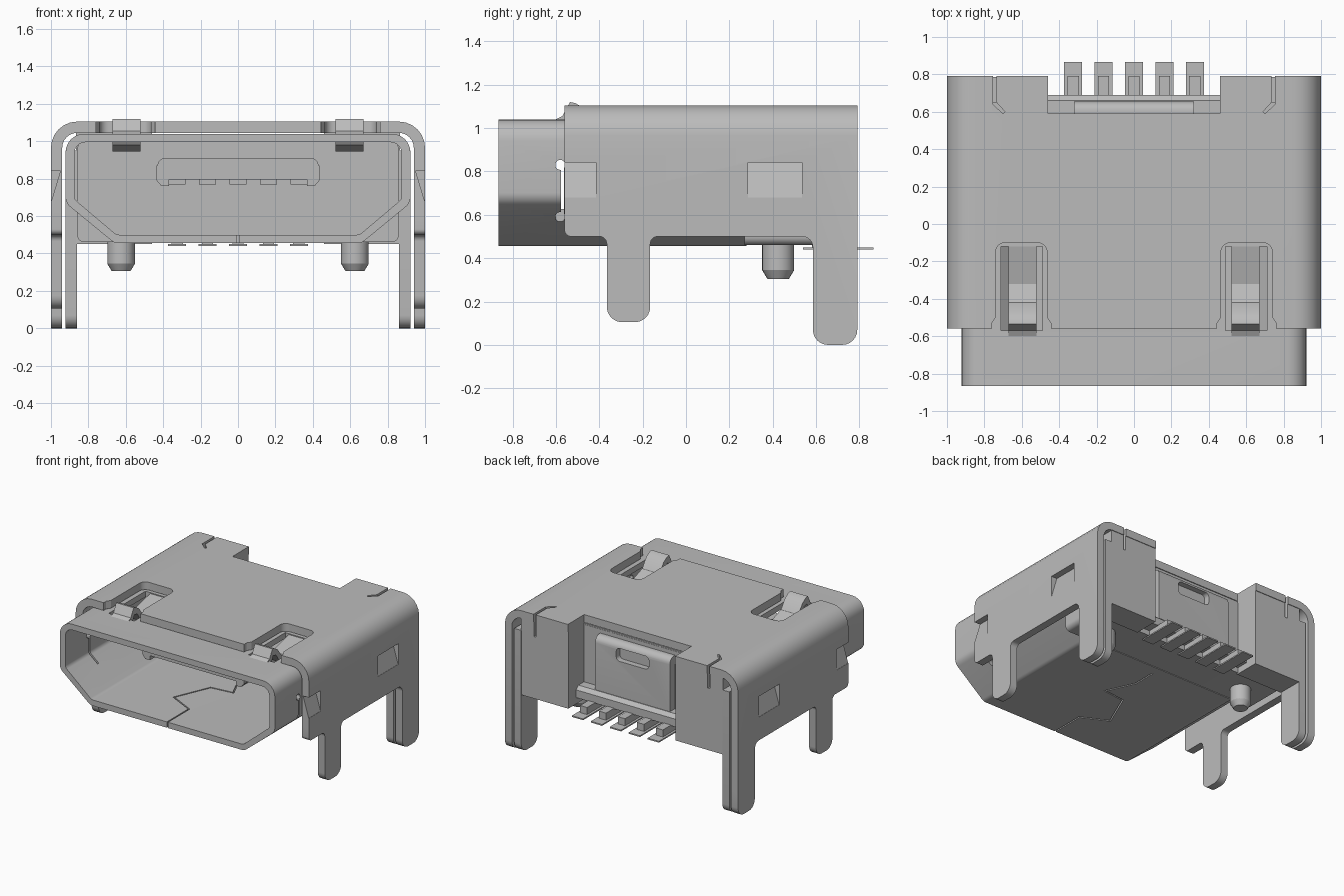
import bpy, bmesh, math
from mathutils import Vector

cube = bpy.data.objects.get("Cube")
if cube:
    bpy.data.objects.remove(cube, do_unlink=True)

GREY = (0.5, 0.5, 0.5, 1)
metal = bpy.data.materials.new("plain_grey")
metal.use_nodes = True
metal.diffuse_color = GREY
metal.node_tree.nodes["Principled BSDF"].inputs["Base Color"].default_value = GREY


def rounded(pts, n=6):
    """Polygon from (a, b, radius) corners, each rounded by its radius."""
    out = []
    for i, (a, b, r) in enumerate(pts):
        p = Vector((a, b))
        if r == 0:
            out.append(p)
            continue
        u = (Vector(pts[i - 1][:2]) - p).normalized()
        v = (Vector(pts[(i + 1) % len(pts)][:2]) - p).normalized()
        half = u.angle(v) / 2
        d = r / math.tan(half)
        c = p + (u + v).normalized() * (r / math.sin(half))
        s, e = p + u * d - c, p + v * d - c
        for k in range(n + 1):
            t = k / n
            w = 2 * math.asin(min(1, (e - s).length / (2 * r)))
            out.append(c + (s * math.sin((1 - t) * w) + e * math.sin(t * w)) / math.sin(w))
    return out


def prism(name, pts, axis, lo, hi):
    """Extrude a flat polygon along x, y or z."""
    place = {"x": lambda p, t: (t, p[0], p[1]),
             "y": lambda p, t: (p[0], t, p[1]),
             "z": lambda p, t: (p[0], p[1], t)}[axis]
    bm = bmesh.new()
    f = bm.faces.new([bm.verts.new(place(p, lo)) for p in pts])
    ext = bmesh.ops.extrude_face_region(bm, geom=[f])
    step = Vector(place((0, 0), hi - lo))
    bmesh.ops.translate(bm, vec=step, verts=[v for v in ext["geom"] if isinstance(v, bmesh.types.BMVert)])
    bmesh.ops.recalc_face_normals(bm, faces=bm.faces)
    me = bpy.data.meshes.new(name)
    bm.to_mesh(me)
    bm.free()
    me.materials.append(metal)
    ob = bpy.data.objects.new(name, me)
    bpy.context.collection.objects.link(ob)
    return ob


def box(name, x0, x1, y0, y1, z0, z1):
    return prism(name, [(x0, y0), (x1, y0), (x1, y1), (x0, y1)], "z", z0, z1)


def boolean(ob, cutter, op="DIFFERENCE"):
    m = ob.modifiers.new("cut", "BOOLEAN")
    m.object, m.operation, m.solver = cutter, op, "EXACT"
    bpy.context.view_layer.objects.active = ob
    bpy.ops.object.modifier_apply(modifier=m.name)
    bpy.data.objects.remove(cutter, do_unlink=True)


def mirrored(pts):
    return pts + [(-a, b, r) for a, b, r in reversed(pts)]


def span(s, a, b):
    return (a, b) if s > 0 else (-b, -a)


# Outer cover: bent sheet trimmed to the side outline with four legs
cover = prism("outer_cover", rounded(mirrored([(1, -0.1, 0), (1, 1.105, 0.14)])
              + mirrored([(-0.94, -0.1, 0), (-0.94, 1.045, 0.08)])), "y", -0.56, 0.79)
side = rounded([(-0.56, 1.3, 0), (-0.56, 0.5, 0.03), (-0.365, 0.5, 0.035), (-0.365, 0.105, 0.07),
                (-0.165, 0.105, 0.07), (-0.165, 0.5, 0.035), (0.585, 0.5, 0.05), (0.585, 0, 0.07),
                (0.79, 0, 0.07), (0.79, 1.3, 0)])
boolean(cover, prism("trim", side, "x", -1.2, 1.2), "INTERSECT")
boolean(cover, box("rear_cut", -0.46, 0.46, 0.59, 0.9, 0.9, 1.3))
for s in (1, -1):
    # Open spring window in the front edge of the top
    win = [(0.445, -0.6, 0), (0.445, -0.53, 0), (0.465, -0.5, 0), (0.465, -0.1, 0.05),
           (0.74, -0.1, 0.05), (0.74, -0.5, 0), (0.76, -0.53, 0), (0.76, -0.6, 0)]
    boolean(cover, prism("win", rounded([(s * a, b, r) for a, b, r in win]), "z", 0.9, 1.3))
    # Tabs pressed inward on the side wall
    for y0, y1 in ((-0.6, -0.415), (0.285, 0.535)):
        boolean(cover, prism("dent", [(s * 1.01, 0.68), (s * 1.01, 0.84), (s * 0.95, 0.84),
                                      (s * 0.998, 0.68)], "y", y0, y1))
    # Curved relief slit near the rear edge
    boolean(cover, prism("slit", [(s * a, b) for a, b in ((0.735, 0.83), (0.735, 0.65), (0.69, 0.6),
                         (0.7, 0.59), (0.755, 0.64), (0.755, 0.83))], "z", 1.0, 1.3))

# Plug shell: hollow tube with chamfered lower corners
shell = prism("plug_shell", rounded(mirrored([(0.66, 0.455, 0.06), (0.922, 0.67, 0.07),
              (0.922, 1.04, 0.1)])[::1]), "y", -0.865, 0.59)
boolean(shell, prism("bore", rounded(mirrored([(0.65, 0.5, 0.04), (0.875, 0.69, 0.04),
                     (0.875, 0.995, 0.06)])), "y", -1, 0.7))
boolean(shell, box("rear_floor_cut", -1, 1, 0.28, 0.7, 0.3, 0.8))
for s in (1, -1):
    boolean(shell, box("spring_hole", *span(s, 0.49, 0.71), -0.57, -0.12, 0.9, 1.2))
    x0, x1 = span(s, 0.8, 1.0)
    for z in (0.83, 0.59):
        ring = [(-0.58 + 0.023 * math.cos(k * math.pi / 8), z + 0.023 * math.sin(k * math.pi / 8))
                for k in range(16)]
        boolean(shell, prism("relief", ring, "x", x0, x1))
    boolean(shell, box("relief_slot", x0, x1, -0.577, -0.562, 0.59, 0.83))

# Interlocking seam through the shell floor
seam = [(0, -0.9), (0, -0.6), (-0.2, -0.5), (-0.08, -0.22), (0.1, -0.2), (0.0, 0.02), (0.0, 0.2)]
for p, q in zip(seam, seam[1:]):
    p, q = Vector(p), Vector(q)
    d = (q - p).normalized() * 0.005
    n = Vector((-d.y, d.x))
    boolean(shell, prism("seam", [p - d + n, q + d + n, q + d - n, p - d - n], "z", 0.4, 0.55))

# Insulating housing behind the plug cavity
housing = prism("housing", rounded(mirrored([(0.86, 0.46, 0.04), (0.86, 1.03, 0.08)])), "y", 0.27, 0.592)
rear_ledge = prism("rear_ledge", [(0.585, 0.5), (0.69, 0.5), (0.69, 0.56), (0.66, 0.585), (0.585, 0.585)],
                   "x", -0.46, 0.46)
rear_tab = prism("rear_tab", rounded([(0.59, 0.57, 0), (0.655, 0.57, 0), (0.655, 1.0, 0.05),
                 (0.59, 1.0, 0)]), "x", -0.32, 0.32)
boolean(rear_tab, prism("tab_hole", rounded([(-0.14, 0.86, 0.03), (0.14, 0.86, 0.03),
                        (0.14, 0.96, 0.03), (-0.14, 0.96, 0.03)]), "y", 0.61, 0.8))

# Contact tongue with end cheeks
prism("tongue", rounded([(-0.43, 0.795, 0), (0.43, 0.795, 0), (0.43, 0.91, 0.04),
      (-0.43, 0.91, 0.04)]), "y", -0.55, 0.3)
for s in (1, -1):
    prism("tongue_cheek", [(s * 0.37, 0.8), (s * 0.37, 0.76), (s * 0.41, 0.76), (s * 0.435, 0.79),
                           (s * 0.435, 0.87), (s * 0.42, 0.87)], "y", -0.55, 0.3)

for i in range(5):
    x = (i - 2) * 0.1625
    # Tongue contacts, rear solder feet and their raised roots
    box("contact", x - 0.045, x + 0.045, -0.5, 0.3, 0.77, 0.797)
    box("solder_foot", x - 0.048, x + 0.048, 0.54, 0.865, 0.44, 0.45)
    box("pin_root", x - 0.03, x + 0.03, 0.58, 0.79, 0.449, 0.505)

for s in (1, -1):
    # Rear corner blocks
    block = box("rear_block", *span(s, 0.46, 0.865), 0.585, 0.785, 0.45, 1.046)
    if s:
        boolean(block, box("slit", *span(s, 0.735, 0.755), 0.65, 0.83, 0.93, 1.2))
    # Inner rear legs
    leg = rounded([(0.585, 0.95, 0), (0.585, 0, 0.07), (0.787, 0, 0.07), (0.787, 0.95, 0)])
    prism("inner_leg", leg, "x", *span(s, 0.862, 0.922))
    # Spring latch rising through the top window
    strip = [(-0.61, 1.035), (-0.57, 1.055), (-0.535, 1.12), (-0.51, 1.115), (-0.47, 1.09), (-0.42, 1.02),
             (-0.32, 0.985), (-0.11, 1.035), (-0.11, 0.998), (-0.32, 0.945), (-0.44, 0.98),
             (-0.49, 1.055), (-0.525, 1.065), (-0.55, 1.01), (-0.61, 0.998)]
    prism("spring_latch", strip, "x", *span(s, 0.52, 0.67))
    # Locating peg with tapered tip
    bm = bmesh.new()
    rings = [[bm.verts.new((s * 0.625 + r * math.cos(a), 0.425 + r * math.sin(a), z))
              for a in (k * math.pi / 12 for k in range(24))]
             for r, z in ((0.05, 0.305), (0.074, 0.345), (0.074, 0.5))]
    for lo, hi in zip(rings, rings[1:]):
        for k in range(24):
            bm.faces.new((lo[k - 1], lo[k], hi[k], hi[k - 1]))
    bm.faces.new(rings[0])
    bm.faces.new(rings[-1])
    bmesh.ops.recalc_face_normals(bm, faces=bm.faces)
    me = bpy.data.meshes.new("locating_peg")
    bm.to_mesh(me)
    bm.free()
    me.materials.append(metal)
    bpy.context.collection.objects.link(bpy.data.objects.new("locating_peg", me))

# Smooth the bends while keeping the cut edges sharp
for ob in [o for o in bpy.data.objects if o.type == "MESH" and metal.name in o.data.materials]:
    bpy.ops.object.select_all(action="DESELECT")
    ob.select_set(True)
    bpy.context.view_layer.objects.active = ob
    bpy.ops.object.shade_smooth_by_angle(angle=math.radians(30))
